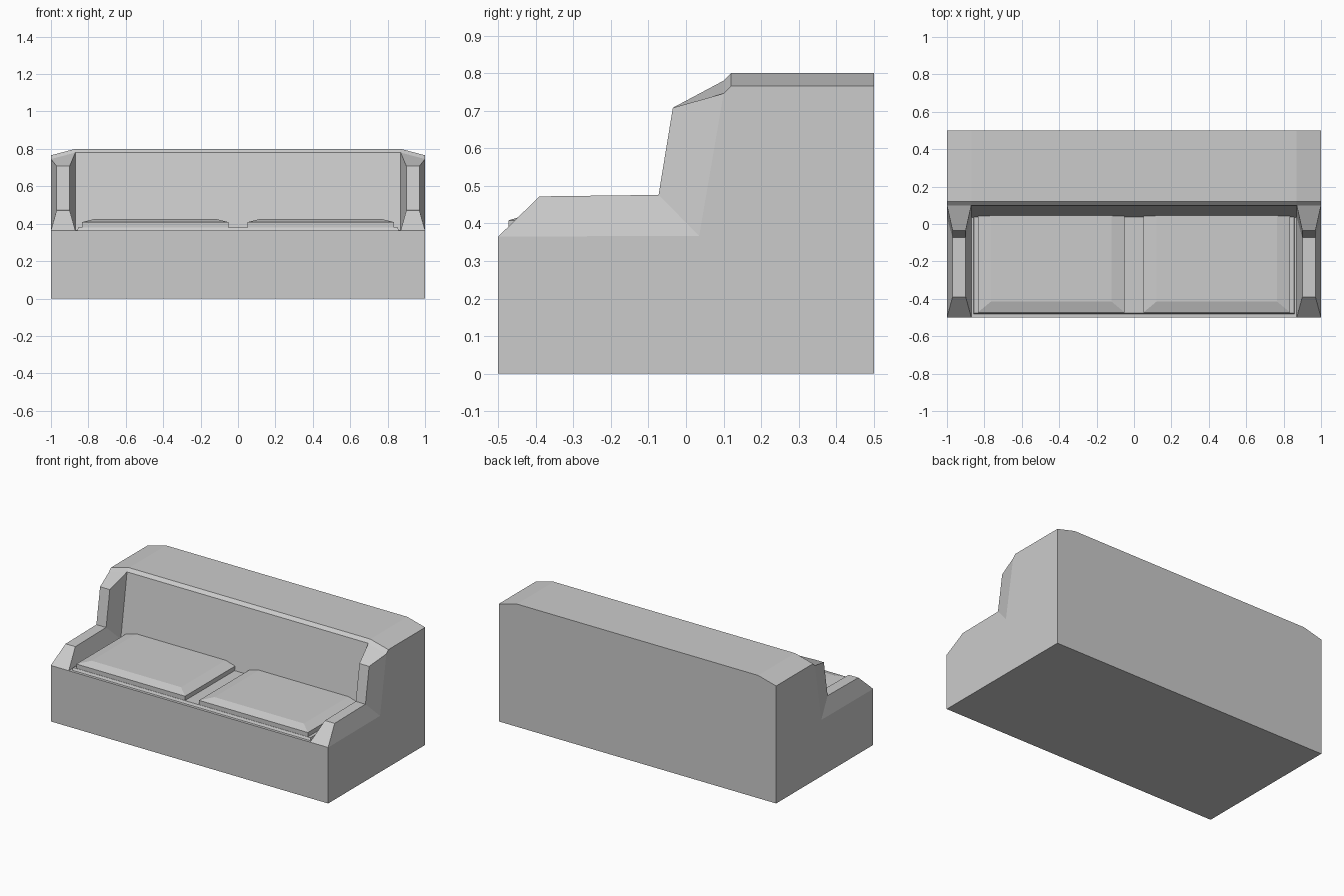
import bpy

if "Cube" in bpy.data.objects:
    bpy.data.objects.remove(bpy.data.objects["Cube"])


def loft(name, sections, closed=True, caps=True):
    """Skin equal-length point rows into one flat-shaded mesh."""
    n = len(sections[0])
    verts = [p for s in sections for p in s]
    faces = []
    for k in range(len(sections) - 1):
        for i in range(n if closed else n - 1):
            j = (i + 1) % n
            faces.append((k * n + i, k * n + j, (k + 1) * n + j, (k + 1) * n + i))
    if caps:
        faces.append(tuple(range(n)))
        faces.append(tuple(range(len(verts) - n, len(verts))))
    me = bpy.data.meshes.new(name)
    me.from_pydata(verts, [], faces)
    import bmesh
    bm = bmesh.new()
    bm.from_mesh(me)
    bmesh.ops.recalc_face_normals(bm, faces=bm.faces)
    bm.to_mesh(me)
    bm.free()
    ob = bpy.data.objects.new(name, me)
    bpy.context.collection.objects.link(ob)
    return ob


# Base and backrest: one L-shaped side profile, top dropping at the ends
def body_section(x, drop):
    top = 0.80 - drop
    profile = [(-0.5, 0), (0.5, 0), (0.5, top), (0.12, top),
               (0.10, top - 0.02), (0.035, 0.367), (-0.5, 0.365)]
    return [(x, y, z) for y, z in profile]


loft("body", [body_section(-1, 0.034), body_section(-0.87, 0),
              body_section(0.87, 0), body_section(1, 0.034)])

# Arms: wide foot line tapering to a narrow stepped ridge
foot = [(-0.5, 0.365), (0.035, 0.367), (0.10, 0.746)]
foot_in = [(-0.5, 0.365), (0.035, 0.367), (0.10, 0.78)]
ridge = [(-0.39, 0.472), (-0.073, 0.476), (-0.035, 0.708)]
for side, label in ((-1, "left"), (1, "right")):
    rows = []
    for o, r, i in zip(foot, ridge, foot_in):
        rows.append([(side * 1.0, *o), (side * 0.97, *r),
                     (side * 0.90, *r), (side * 0.87, *i)])
    loft(label + "_arm", rows)


def box_ring(x0, x1, y0, y1, z):
    return [(x0, y0, z), (x1, y0, z), (x1, y1, z), (x0, y1, z)]


# Thin seat deck under the cushions
loft("seat_deck", [box_ring(-0.86, 0.86, -0.485, 0.045, 0.36),
                   box_ring(-0.855, 0.855, -0.475, 0.04, 0.38)])

# Two cushions with bevelled front and sides
for label, x0, x1 in (("left", -0.835, -0.05), ("right", 0.05, 0.835)):
    loft(label + "_cushion", [box_ring(x0, x1, -0.473, 0.045, 0.375),
                              box_ring(x0, x1, -0.473, 0.045, 0.408),
                              box_ring(x0 + 0.07, x1 - 0.07, -0.415, 0.045, 0.426)])
